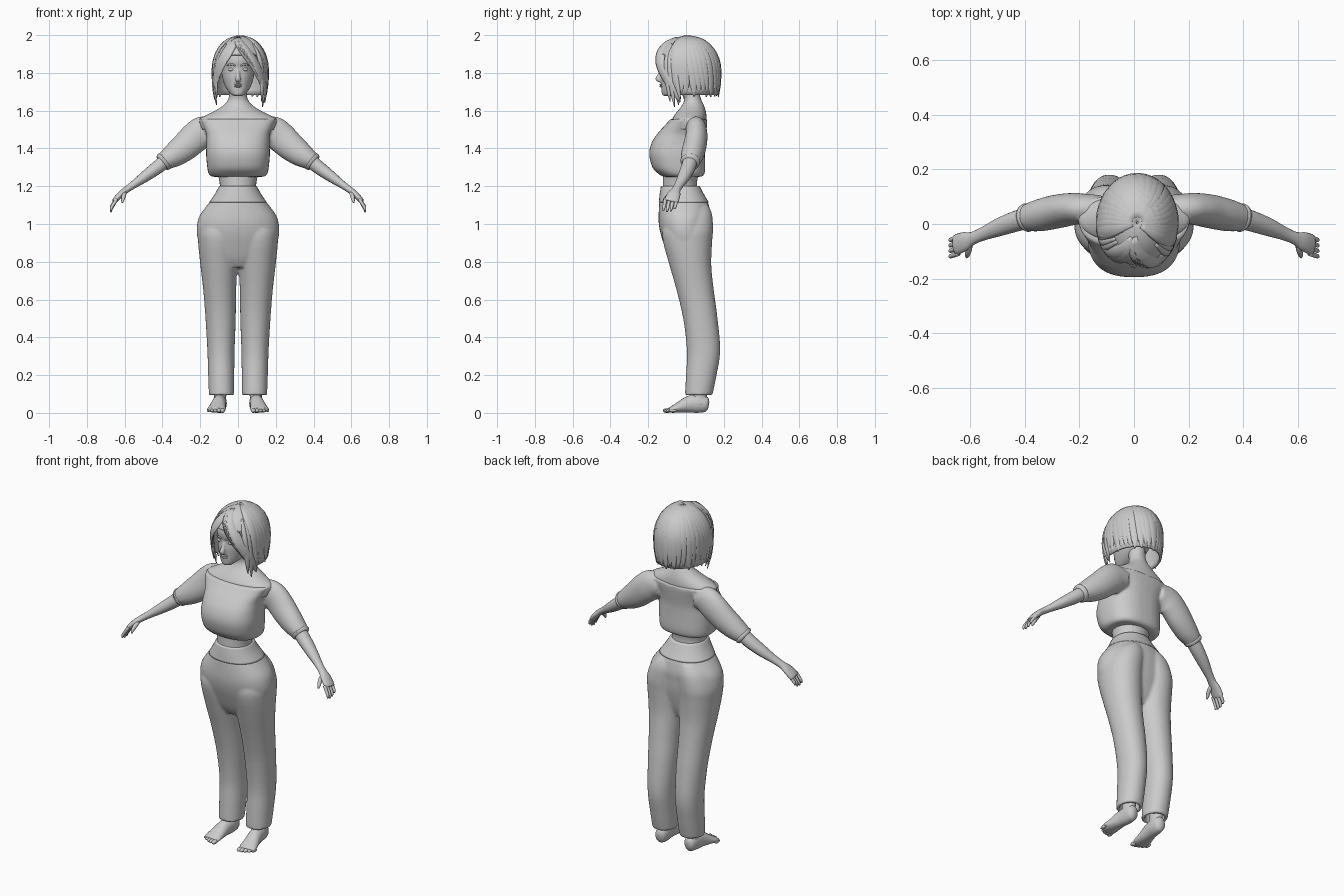
import bpy, bmesh, math, random
from mathutils import Vector

random.seed(4)


def spline(rows, k=4):
    """Catmull-Rom interpolation of rows of numbers."""
    out, n = [], len(rows)
    for i in range(n - 1):
        p0, p1, p2, p3 = rows[max(i - 1, 0)], rows[i], rows[i + 1], rows[min(i + 2, n - 1)]
        for j in range(k):
            t = j / k
            out.append([0.5 * (2 * b + (c - a) * t + (2 * a - 5 * b + 4 * c - d) * t * t
                               + (3 * b - a - 3 * c + d) * t ** 3)
                        for a, b, c, d in zip(p0, p1, p2, p3)])
    return out + [list(rows[-1])]


def oval(z, cx, rx, yf, yb, n=2.0, seg=36):
    """Horizontal superellipse ring from front yf to back yb."""
    def p(v):
        return math.copysign(abs(v) ** (2 / n), v)
    ring = []
    for i in range(seg):
        a = 2 * math.pi * i / seg
        ring.append(Vector((cx + rx * p(math.cos(a)), (yf + yb) / 2 + (yb - yf) / 2 * p(math.sin(a)), z)))
    return ring


def stack(rows, n=2.0):
    return [oval(*r, n=n) for r in spline(rows)]


def sweep(rows, wide=(0, 1, 0), seg=14, k=4):
    """Tube through (x, y, z, half width, half thickness); wide = width direction."""
    rows = spline(rows, k)
    pts, rings = [Vector(r[:3]) for r in rows], []
    for i, r in enumerate(rows):
        t = (pts[min(i + 1, len(pts) - 1)] - pts[max(i - 1, 0)]).normalized()
        w = Vector(wide)
        side = (w - t * w.dot(t)).normalized()
        nor = t.cross(side)
        rings.append([pts[i] + side * r[3] * math.cos(2 * math.pi * j / seg)
                      + nor * r[4] * math.sin(2 * math.pi * j / seg) for j in range(seg)])
    return rings


def ball(x, y, z, rx, ry, rz):
    return [oval(z + rz * math.cos(a), x, rx * math.sin(a), y - ry * math.sin(a), y + ry * math.sin(a), seg=16)
            for a in [0.05 + i * 3.04 / 10 for i in range(11)]]


def flip(rings):
    return [[Vector((-v.x, v.y, v.z)) for v in r] for r in rings]


def both(lofts):
    return lofts + [flip(l) for l in lofts]


def make(name, lofts, voxel=0, closed=True, smooth=3):
    bm = bmesh.new()
    for rings in lofts:
        vs = [[bm.verts.new(v) for v in r] for r in rings]
        for a, b in zip(vs, vs[1:]):
            for j in range(len(a)):
                q = (j + 1) % len(a)
                bm.faces.new((a[j], a[q], b[q], b[j]))
        if closed:
            bm.faces.new(vs[0])
            bm.faces.new(vs[-1])
    bmesh.ops.recalc_face_normals(bm, faces=bm.faces)
    for f in bm.faces:
        f.smooth = True
    me = bpy.data.meshes.new(name)
    bm.to_mesh(me)
    bm.free()
    ob = bpy.data.objects.new(name, me)
    bpy.context.collection.objects.link(ob)
    if voxel:
        m = ob.modifiers.new("blend", 'REMESH')
        m.mode, m.voxel_size, m.use_smooth_shade = 'VOXEL', voxel, True
        s = ob.modifiers.new("soften", 'SMOOTH')
        s.factor, s.iterations = 0.5, smooth
    return ob


# trousers: pelvis and two legs with hollow hems
pelvis = stack([(.77, 0, .10, -.06, .08), (.82, 0, .18, -.09, .10), (.9, 0, .208, -.12, .118),
                (.95, 0, .218, -.135, .125), (1.0, 0, .216, -.144, .128), (1.05, 0, .2, -.145, .13),
                (1.12, 0, .148, -.141, .115), (1.16, 0, .12, -.136, .09), (1.2, 0, .097, -.13, .07)], 2.2)
leg = [oval(.25, .088, .05, .015, .145), oval(.095, .088, .05, .012, .122)]
leg += stack([(.095, .088, .066, -.006, .14), (.2, .089, .069, .0, .162), (.33, .09, .072, .005, .181),
              (.5, .092, .08, -.015, .167), (.65, .097, .087, -.05, .147), (.78, .101, .098, -.087, .134),
              (.9, .105, .106, -.12, .138), (.97, .103, .108, -.125, .143), (1.05, .085, .095, -.1, .138),
              (1.1, .07, .06, -.06, .118)], 2.1)
make("trousers", [pelvis] + both([leg]), .008)
make("waistband", [stack([(1.115, 0, .152, -.144, .12), (1.16, 0, .122, -.139, .094),
                          (1.2, 0, .1, -.133, .073)], 2.2)])

# midriff, shoulders and neck
make("midriff", [stack([(1.15, 0, .1, -.125, .07), (1.22, 0, .097, -.122, .058), (1.3, 0, .12, -.12, .08)])])
make("shoulders_and_neck", [stack([
    (1.5, 0, .19, -.09, .1), (1.55, 0, .205, -.075, .108), (1.575, 0, .17, -.062, .108),
    (1.6, 0, .12, -.043, .104), (1.63, 0, .075, -.02, .094), (1.66, 0, .052, -.01, .08),
    (1.7, 0, .046, -.018, .07), (1.75, 0, .046, -.03, .07)])])

# cropped blouse with puffed sleeves
bodice = stack([(1.25, 0, .14, -.122, .085), (1.265, 0, .155, -.145, .097), (1.3, 0, .163, -.178, .102),
                (1.37, 0, .169, -.195, .1), (1.43, 0, .167, -.182, .1), (1.48, 0, .17, -.15, .106),
                (1.53, 0, .192, -.105, .112), (1.556, 0, .205, -.083, .112)], 2.5)
sleeve = sweep([(.12, .055, 1.5, .05, .06), (.18, .055, 1.49, .056, .082), (.225, .055, 1.46, .059, .082),
                (.28, .046, 1.41, .062, .076), (.335, .034, 1.368, .06, .066), (.375, .026, 1.342, .054, .054),
                (.398, .022, 1.326, .046, .046)], seg=24)
make("blouse", [bodice] + both([sleeve]), .008)
cuff = sweep([(.387, .024, 1.335, .05, .05), (.393, .023, 1.33, .053, .051), (.402, .021, 1.323, .047, .047)], seg=24)
make("sleeve_cuffs", both([cuff]))

# forearms, palms and fingers
forearm = sweep([(.36, .028, 1.355, .038, .038), (.42, .014, 1.305, .039, .037), (.49, -.01, 1.253, .034, .03),
                 (.55, -.035, 1.21, .025, .021), (.59, -.052, 1.182, .024, .018), (.62, -.064, 1.158, .035, .017),
                 (.648, -.075, 1.128, .038, .015), (.655, -.078, 1.118, .034, .011)])
hand = [forearm]
for i in range(4):
    y, ln = -.048 - .02 * i, (.8, 1, 1.05, .95)[i]
    hand.append(sweep([(.642, y, 1.132, .0095, .0095), (.66, y - .006, 1.132 - .03 * ln, .009, .009),
                       (.671, y - .01, 1.132 - .05 * ln, .008, .008), (.672, y - .013, 1.132 - .066 * ln, .004, .004)],
                      seg=10))
hand.append(sweep([(.602, -.07, 1.168, .012, .012), (.605, -.096, 1.148, .0115, .0115),
                   (.61, -.113, 1.128, .009, .009), (.612, -.122, 1.112, .004, .004)], (1, 0, 0), 10))
make("arms_and_hands", both(hand))

# feet and toes
foot = sweep([(.093, .12, .042, .012, .018), (.094, .108, .044, .03, .04), (.096, .07, .05, .037, .05),
              (.101, .02, .046, .038, .046), (.108, -.03, .031, .044, .031), (.114, -.07, .019, .049, .019),
              (.117, -.09, .014, .045, .013)], (1, 0, 0), 18)
ankle = sweep([(.097, .07, .04, .036, .045), (.094, .07, .1, .032, .042), (.09, .078, .2, .036, .045)], (1, 0, 0), 18)
toes = [ball(.082 + .0185 * i, -.101 + .004 * i * i * .5, .012, .013 - .001 * i, .022, .012 - .001 * i)
        for i in range(5)]
make("feet", both([foot, ankle] + toes))

# head and facial features
skull = stack([(1.678, 0, .02, -.118, -.08), (1.686, 0, .036, -.127, -.04), (1.71, 0, .057, -.13, .02),
               (1.74, 0, .073, -.132, .07), (1.78, 0, .084, -.135, .1), (1.82, 0, .09, -.133, .125),
               (1.87, 0, .094, -.14, .135), (1.92, 0, .085, -.12, .12), (1.965, 0, .045, -.06, .07)], 2.1)
nose = sweep([(0, -.128, 1.825, .009, .006), (0, -.139, 1.79, .01, .01), (0, -.15, 1.767, .015, .012),
              (0, -.138, 1.755, .012, .006)], (1, 0, 0), 12)
make("head", [skull, nose], .005)
make("eyes", both([ball(.036, -.118, 1.818, .017, .012, .009)]))
make("eyebrows", both([sweep([(.014, -.136, 1.838, .003, .004), (.036, -.134, 1.845, .003, .005),
                              (.06, -.114, 1.838, .002, .003)], (0, 1, 0), 8)]))
make("lips", [ball(0, -.131, 1.738, .023, .009, .005), ball(0, -.13, 1.729, .019, .01, .006)])


# hair: a cap with a cut-out for the face, covered by tapered locks
def scalp(a, phi, scale=1.0):
    over = max(phi - math.pi / 2, 0)
    h = math.sin(min(phi, math.pi / 2)) * scale * (1 + .06 * over - .14 * over * over)
    z = .18 * scale * math.cos(phi) if not over else -.18 * over
    return Vector((.012 + .143 * h * math.sin(a), .004 - .174 * h * math.cos(a), 1.815 + z))


def cap_end(a):
    d = abs((a + math.pi) % (2 * math.pi) - math.pi)
    s = min(max((d - .75) / .6, 0), 1)
    return 1.1 + 1.2 * s * s * (3 - 2 * s)


angles = [2 * math.pi * i / 60 for i in range(60)]
cap = make("hair_cap", [[[scalp(a, .02 + (cap_end(a) - .02) * j / 16, .97) for a in angles]
                         for j in range(17)]], closed=False)
thick = cap.modifiers.new("thickness", 'SOLIDIFY')
thick.thickness, thick.offset = .012, 0


def lock(a0, a1, p0, p1, w):
    rows = []
    for i in range(8):
        t = i / 7
        f = (.35, .7, .95, 1, 1, .9, .65, .15)[i]
        a = a0 + (a1 - a0) * t ** .9
        rows.append((*scalp(a, p0 + (p1 - p0) * t), w * f, .008 * f + .001))
    am = a0 * .3 + a1 * .7
    return sweep(rows, (math.cos(am), math.sin(am), 0), 8, 2)


locks = []
for i in range(23):  # back and sides
    a = 1.25 + (2 * math.pi - 2.5) * i / 22
    locks.append(lock(a - .15, a + random.uniform(-.05, .05), .12, 2.28 + random.uniform(-.05, .1), .031))
for i in range(6):  # fringe swept to either side of the parting
    s = i / 5
    locks.append(lock(-.25 + .1 * s, .5 + .85 * s, .3 + .1 * (1 - s), 1.42 + 1.1 * s, .03))
    locks.append(lock(-.3 - .15 * s, -.62 - .75 * s, .35, 1.38 + 1.05 * s, .027))
for a, p in ((1.0, 2.5), (1.15, 2.65), (1.35, 2.5), (-1.15, 2.4), (-1.3, 2.6), (-1.5, 2.45)):  # long side wisps
    locks.append(lock(a * .8, a, .7, p, .016))
make("hair_locks", locks)
